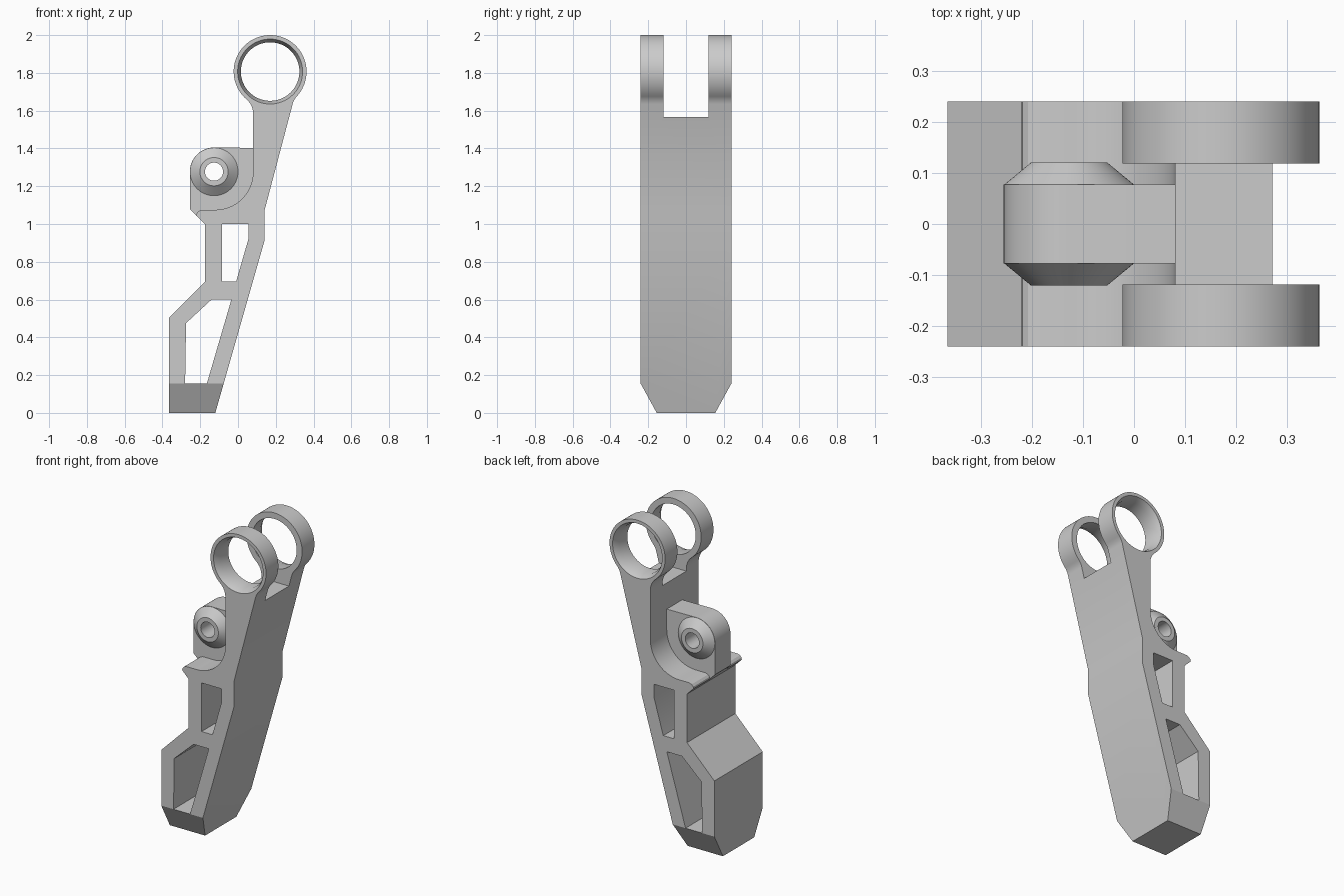
import bpy, bmesh
from math import cos, sin, pi, radians, atan2, sqrt
from mathutils import Vector

if "Cube" in bpy.data.objects:
    bpy.data.objects.remove(bpy.data.objects["Cube"])


def finish(name, bm):
    bmesh.ops.recalc_face_normals(bm, faces=bm.faces)
    me = bpy.data.meshes.new(name)
    bm.to_mesh(me)
    bm.free()
    ob = bpy.data.objects.new(name, me)
    bpy.context.collection.objects.link(ob)
    return ob


def prism(name, pts, a, b, axis='y'):
    """Extrude a (x,z) profile along y, or a (y,z) profile along x."""
    bm = bmesh.new()
    vs = [bm.verts.new((p[0], a, p[1]) if axis == 'y' else (a, p[0], p[1])) for p in pts]
    face = bm.faces.new(vs)
    out = bmesh.ops.extrude_face_region(bm, geom=[face])
    move = (0, b - a, 0) if axis == 'y' else (b - a, 0, 0)
    bmesh.ops.translate(bm, vec=move, verts=[v for v in out['geom'] if isinstance(v, bmesh.types.BMVert)])
    return finish(name, bm)


def turned(name, centre, rings, n=64):
    """Solid of revolution about y from (y, radius) rings."""
    bm = bmesh.new()
    loops = [[bm.verts.new((centre[0] + r * cos(2 * pi * i / n), y, centre[1] + r * sin(2 * pi * i / n)))
              for i in range(n)] for y, r in rings]
    for p, q in zip(loops, loops[1:]):
        for i in range(n):
            j = (i + 1) % n
            bm.faces.new((p[i], p[j], q[j], q[i]))
    bm.faces.new(loops[0])
    bm.faces.new(loops[-1])
    return finish(name, bm)


def boolean(target, tool, op='DIFFERENCE'):
    m = target.modifiers.new(op.title(), 'BOOLEAN')
    m.operation, m.object, m.solver = op, tool, 'EXACT'
    bpy.context.view_layer.objects.active = target
    bpy.ops.object.modifier_apply(modifier=m.name)
    bpy.data.objects.remove(tool)


def arc(c, r, a0, a1, n):
    return [(c[0] + r * cos(a0 + (a1 - a0) * i / n), c[1] + r * sin(a0 + (a1 - a0) * i / n))
            for i in range(n + 1)]


O, R = Vector((0.17, 1.807)), 0.193


def neck(p, d, side, r=0.1):
    """Fillet from the line p+t*d onto the ring; returns points and ring angle."""
    p, d = Vector(p), Vector(d).normalized()
    n = Vector((d.y, -d.x)) * side
    w = p + n * r - O
    b = w.dot(d)
    t = -b - sqrt(b * b - w.dot(w) + (R + r) ** 2)
    c = p + d * t + n * r
    a0 = atan2(-n.y, -n.x)
    a1 = atan2(O.y - c.y, O.x - c.x)
    delta = (a1 - a0 + pi) % (2 * pi) - pi
    return arc(c, r, a0, a0 + delta, 8), atan2(c.y - O.y, c.x - O.x)


# Main body side profile
right, ang_r = neck((0.14, 1.07), (0.14, 0.53), 1)
left, ang_l = neck((0.08, 1.27), (0, 1), -1)
outline = [(-0.365, 0), (-0.12, 0), (0.14, 0.91), (0.14, 1.07)]
outline += right + arc(O, R, ang_r, ang_l + 2 * pi, 56)[1:-1] + left[::-1]
outline += arc((-0.12, 1.275), 0.2, 0, -pi / 2, 16)
outline += [(-0.19, 1.075), (-0.207, 1.069), (-0.218, 1.057), (-0.22, 1.045),
            (-0.175, 1.0), (-0.175, 0.695), (-0.365, 0.505)]
body = prism("bracket_body", outline, -0.24, 0.24)

# Lug with rounded corner, plus tapered bosses on both sides
C = (-0.127, 1.277)
lug = [(-0.255, 1.08), (-0.175, 1.0), (-0.1, 1.02), (0.1, 1.04), (0.1, 1.3), (0.08, 1.403)]
lug += arc(C, 0.128, pi / 2, pi, 14)
lug[-1] = (-0.255, C[1])
boolean(body, prism("lug", lug, -0.077, 0.077), 'UNION')
boolean(body, turned("boss", C, [(-0.12, 0.075), (-0.077, 0.127), (0.077, 0.127), (0.12, 0.075)]), 'UNION')

# Side windows
boolean(body, prism("upper_window", [(-0.085, 0.695), (-0.01, 0.695), (0.055, 0.92),
                                     (0.055, 1.0), (-0.085, 1.0)], -0.4, 0.4))
boolean(body, prism("lower_window", [(-0.28, 0.155), (-0.165, 0.155), (-0.035, 0.6),
                                     (-0.14, 0.6), (-0.275, 0.475)], -0.4, 0.4))

# Fork slot between the two rings
boolean(body, prism("slot", [(-0.118, 1.567), (0.118, 1.567), (0.118, 2.2), (-0.118, 2.2)], -0.6, 0.6, 'x'))

# Ring bores with tapered mouths, and the lug pin hole
boolean(body, turned("ring_bore", O, [(-0.3, 0.172), (-0.24, 0.172), (-0.2, 0.155),
                                      (0.2, 0.155), (0.24, 0.172), (0.3, 0.172)]))
boolean(body, turned("pin_hole", C, [(-0.3, 0.048), (0.3, 0.048)], 32))

# Tapered foot
for s in (-1, 1):
    boolean(body, prism("foot_cut", [(s * 0.24, 0.155), (s * 0.155, 0), (s * 0.1002, -0.1),
                                     (s * 0.4, -0.1), (s * 0.4, 0.155)], -0.6, 0.6, 'x'))

bpy.ops.object.select_all(action='DESELECT')
body.select_set(True)
bpy.context.view_layer.objects.active = body
bpy.ops.object.shade_smooth_by_angle(angle=radians(25))
